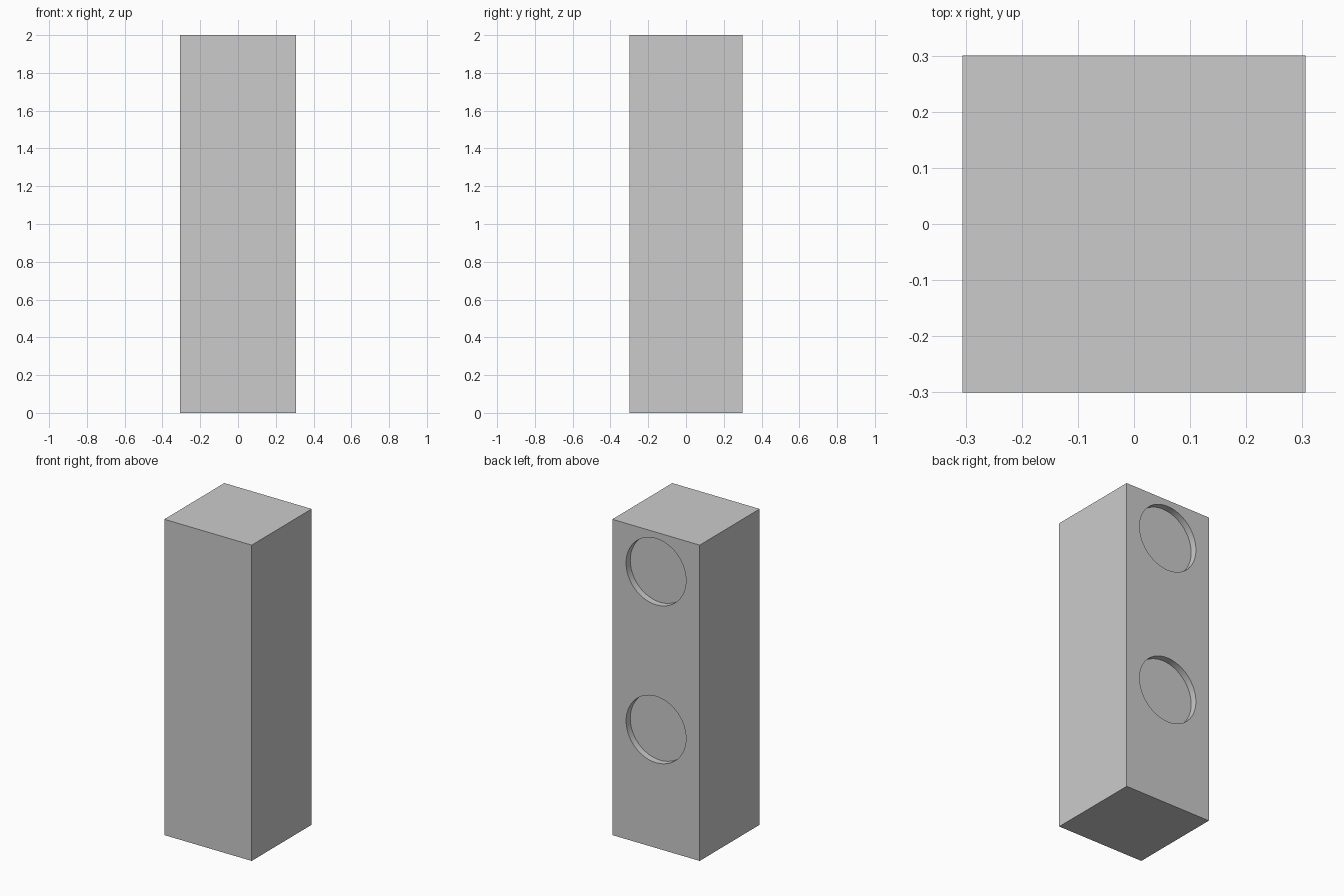
import bpy
import math

if "Cube" in bpy.data.objects:
    bpy.data.objects.remove(bpy.data.objects["Cube"])

WIDTH, DEPTH, HEIGHT = 0.612, 0.6, 2.0
RADIUS, RECESS = 0.21, 0.042

# Tall rectangular cabinet
bpy.ops.mesh.primitive_cube_add(size=1, location=(0, 0, HEIGHT / 2))
cabinet = bpy.context.object
cabinet.name = "cabinet"
cabinet.scale = (WIDTH, DEPTH, HEIGHT)
bpy.ops.object.transform_apply(location=True, rotation=False, scale=True)


def cut_recess(name, z):
    """Shallow round recess in the back face."""
    bpy.ops.mesh.primitive_cylinder_add(
        vertices=48, radius=RADIUS, depth=2 * RECESS,
        location=(0, DEPTH / 2, z), rotation=(math.pi / 2, 0, 0))
    cutter = bpy.context.object
    cutter.name = name
    mod = cabinet.modifiers.new(name, 'BOOLEAN')
    mod.operation = 'DIFFERENCE'
    mod.solver = 'EXACT'
    mod.object = cutter
    bpy.context.view_layer.objects.active = cabinet
    bpy.ops.object.modifier_apply(modifier=mod.name)
    bpy.data.objects.remove(cutter, do_unlink=True)


# Upper and lower round recesses
cut_recess("upper_recess", 1.75)
cut_recess("lower_recess", 0.75)

# Smooth recess walls, crisp box edges
bpy.ops.object.select_all(action='DESELECT')
cabinet.select_set(True)
bpy.context.view_layer.objects.active = cabinet
bpy.ops.object.shade_smooth_by_angle(angle=math.radians(30))
